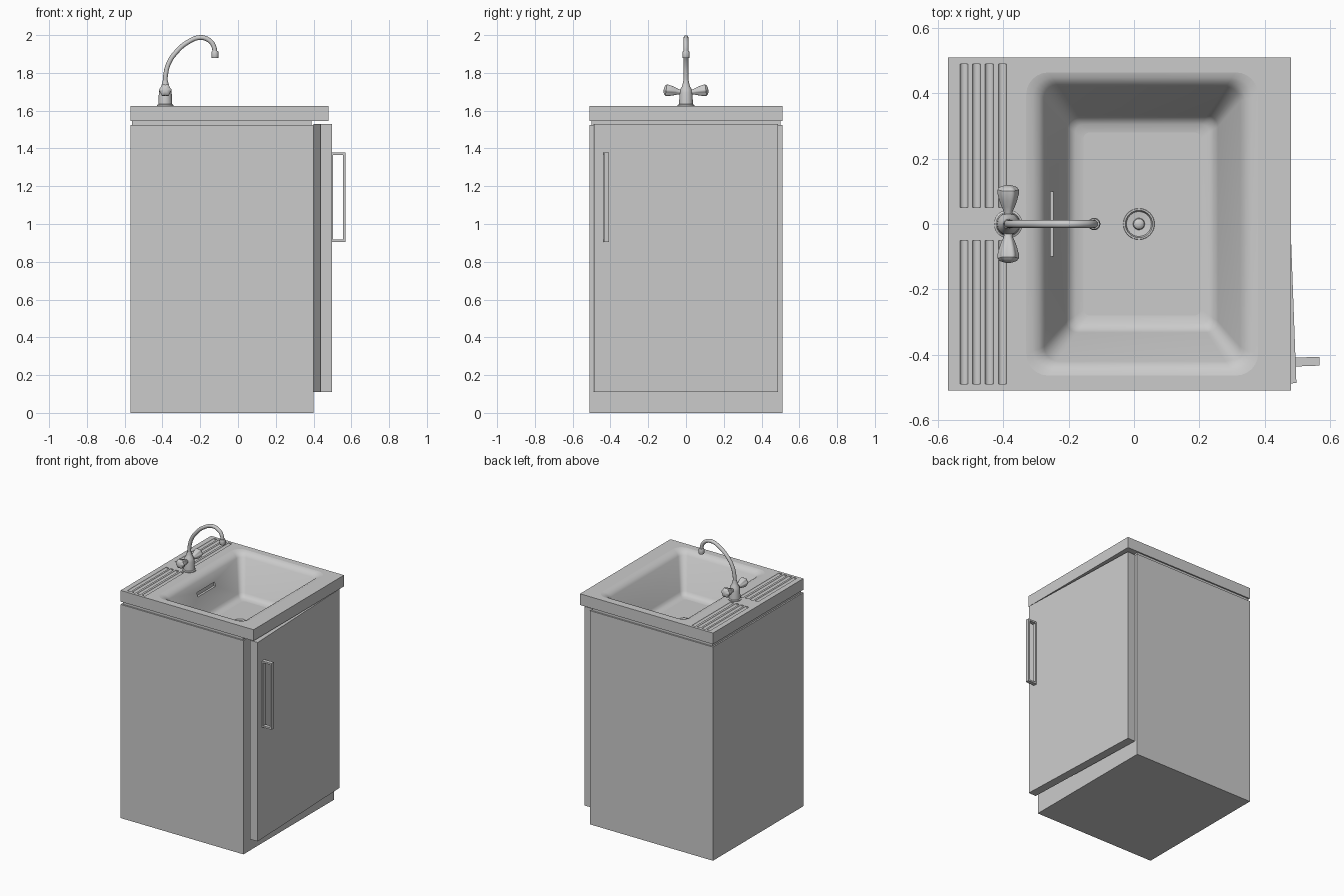
import bpy, bmesh
from math import pi, sin, cos
from mathutils import Matrix, Vector

cube = bpy.data.objects.get("Cube")
if cube:
    bpy.data.objects.remove(cube, do_unlink=True)

grey = bpy.data.materials.new("plain_grey")
grey.use_nodes = True
COLOR = (0.6, 0.6, 0.6, 1)
grey.diffuse_color = COLOR
grey.node_tree.nodes["Principled BSDF"].inputs["Base Color"].default_value = COLOR


def finish(name, bm, smooth=False):
    """Turn a bmesh into a named object with the grey material."""
    bmesh.ops.recalc_face_normals(bm, faces=bm.faces)
    mesh = bpy.data.meshes.new(name)
    bm.to_mesh(mesh)
    bm.free()
    ob = bpy.data.objects.new(name, mesh)
    bpy.context.collection.objects.link(ob)
    mesh.materials.append(grey)
    if smooth:
        smooth_object(ob)
    return ob


def activate(ob):
    bpy.ops.object.select_all(action='DESELECT')
    ob.select_set(True)
    bpy.context.view_layer.objects.active = ob


def smooth_object(ob, angle=0.6):
    activate(ob)
    bpy.ops.object.shade_smooth_by_angle(angle=angle)


def add_box(bm, lo, hi):
    lo, hi = Vector(lo), Vector(hi)
    size = Matrix.Diagonal((*(hi - lo), 1))
    return bmesh.ops.create_cube(bm, size=1, matrix=Matrix.Translation((lo + hi) / 2) @ size)


def box(name, lo, hi):
    bm = bmesh.new()
    add_box(bm, lo, hi)
    return finish(name, bm)


def loft(bm, loops):
    """Skin a stack of closed loops and cap both ends."""
    rings = [[bm.verts.new(p) for p in loop] for loop in loops]
    n = len(rings[0])
    for a, b in zip(rings, rings[1:]):
        for i in range(n):
            j = (i + 1) % n
            bm.faces.new((a[i], a[j], b[j], b[i]))
    bm.faces.new(rings[0])
    bm.faces.new(rings[-1])


def lathe(name, profile, matrix, sides=24, smooth=True):
    """Spin (radius, height) pairs around the local z axis."""
    bm = bmesh.new()
    loft(bm, [[matrix @ Vector((r * cos(2 * pi * i / sides), r * sin(2 * pi * i / sides), h))
               for i in range(sides)] for r, h in profile])
    return finish(name, bm, smooth)


def rounded_rect(cx, hx, hy, r, z, steps=6):
    pts = []
    for k, (sx, sy) in enumerate(((1, 1), (-1, 1), (-1, -1), (1, -1))):
        for i in range(steps + 1):
            a = (k + i / steps) * pi / 2
            pts.append((cx + sx * (hx - r) + r * cos(a), sy * (hy - r) + r * sin(a), z))
    return pts


def boolean(ob, tool, operation):
    mod = ob.modifiers.new("cut", 'BOOLEAN')
    mod.object, mod.operation, mod.solver = tool, operation, 'EXACT'
    activate(ob)
    bpy.ops.object.modifier_apply(modifier=mod.name)
    bpy.data.objects.remove(tool, do_unlink=True)


def shell(name, lo, hi, thickness, open_bottom=False):
    """Thin-walled box, open at the top."""
    bm = bmesh.new()
    add_box(bm, lo, hi)
    bm.normal_update()
    gone = [f for f in bm.faces if f.normal.z > 0.9 or (open_bottom and f.normal.z < -0.9)]
    bmesh.ops.delete(bm, geom=gone, context='FACES_ONLY')
    ob = finish(name, bm)
    mod = ob.modifiers.new("walls", 'SOLIDIFY')
    mod.thickness, mod.offset = thickness, -1
    activate(ob)
    bpy.ops.object.modifier_apply(modifier=mod.name)
    return ob


# Cabinet body and the recessed strip below the worktop
shell("cabinet_body", (-0.57, -0.51, 0), (0.4, 0.51, 1.525), 0.03)
shell("recessed_strip", (-0.56, -0.5, 1.52), (0.39, 0.5, 1.55), 0.015, True)

# Worktop with sunken basin
worktop = box("worktop", (-0.57, -0.51, 1.545), (0.48, 0.51, 1.625))
BASIN_X = 0.025
basin = [  # half width, half depth, corner radius, height
    (0.362, 0.47, 0.07, 1.66), (0.36, 0.468, 0.07, 1.626), (0.335, 0.448, 0.06, 1.621),
    (0.315, 0.433, 0.05, 1.611), (0.3, 0.42, 0.045, 1.594), (0.232, 0.332, 0.035, 1.39),
    (0.222, 0.322, 0.03, 1.373), (0.205, 0.305, 0.025, 1.363), (0.18, 0.28, 0.02, 1.36)]
bm = bmesh.new()
loft(bm, [rounded_rect(BASIN_X, hx + 0.03, hy + 0.03, r + 0.02, z)
          for hx, hy, r, z in ((0.305, 0.425, 0.04, 1.58), (0.225, 0.325, 0.03, 1.335))])
boolean(worktop, finish("basin_outside", bm), 'UNION')
bm = bmesh.new()
loft(bm, [rounded_rect(BASIN_X, *level) for level in basin])
boolean(worktop, finish("basin_inside", bm), 'DIFFERENCE')

# Draining grooves either side of the tap
for x in (-0.52, -0.482, -0.443, -0.403):
    for side in (-1, 1):
        place = (Matrix.Translation((x, side * 0.27, 1.627))
                 @ Matrix.Diagonal((1, 1, 0.8, 1)) @ Matrix.Rotation(pi / 2, 4, 'X'))
        boolean(worktop, lathe("groove", [(0.013, -0.22), (0.013, 0.22)], place, 12, False),
                'DIFFERENCE')

# Overflow slot and drain hole
boolean(worktop, box("slot", (-0.262, -0.1, 1.508), (-0.225, 0.1, 1.536)), 'DIFFERENCE')
DRAIN = Matrix.Translation((0.015, 0, 1.36))
boolean(worktop, lathe("hole", [(0.042, -0.012), (0.042, 0.02)], DRAIN, 32, False), 'DIFFERENCE')
smooth_object(worktop)
for face in worktop.data.polygons:
    if max(abs(c) for c in face.normal) > 0.999:
        face.use_smooth = False

lathe("drain_ring", [(0.04, -0.01), (0.048, 0.001), (0.047, 0.004), (0.042, 0.004), (0.038, -0.006),
                     (0.018, -0.008), (0.016, 0), (0.01, 0.005), (0.003, 0.006)], DRAIN, 32)

# Door, slightly ajar on its back edge, with a framed handle
hinge = Matrix.Translation((0.4, 0.485, 0)) @ Matrix.Rotation(0.037, 4, 'Z')
door = box("door", (0, -0.975, 0.11), (0.061, 0, 1.53))
bm = bmesh.new()
Y0, Y1, Z0, Z1 = -0.924, -0.897, 0.905, 1.378
outer = [(0.06, Z0), (0.134, Z0), (0.134, Z1), (0.06, Z1)]
inner = [(0.07, Z0 + 0.012), (0.122, Z0 + 0.012), (0.122, Z1 - 0.012), (0.07, Z1 - 0.012)]
grid = [[[bm.verts.new((x, y, z)) for x, z in loop] for loop in (outer, inner)] for y in (Y0, Y1)]
for i in range(4):
    j = (i + 1) % 4
    for a, b in ((grid[0][0], grid[0][1]), (grid[0][1], grid[1][1]),
                 (grid[1][1], grid[1][0]), (grid[1][0], grid[0][0])):
        bm.faces.new((a[i], a[j], b[j], b[i]))
handle = finish("door_handle", bm)
for ob in (door, handle):
    ob.data.transform(hinge)

# Tap body
TAP_X = -0.385
lathe("tap_body", [(0.044, 0), (0.044, 0.006), (0.037, 0.01), (0.034, 0.07), (0.03, 0.09),
                   (0.021, 0.105), (0.017, 0.12), (0.014, 0.135)],
      Matrix.Translation((TAP_X, 0, 1.624)))

# Pair of fluted tap knobs, tilted up a little
for side, name in ((-1, "tap_knob_front"), (1, "tap_knob_back")):
    aim = (Matrix.Translation((TAP_X, 0, 1.694))
           @ Matrix.Rotation(-side * (pi / 2 - 0.14), 4, 'X'))
    bm = bmesh.new()
    loops = []
    for r, h in ((0.012, 0.02), (0.014, 0.04), (0.021, 0.055), (0.028, 0.075), (0.033, 0.095),
                 (0.033, 0.106), (0.026, 0.114), (0.012, 0.119)):
        flute = 0.07 if h > 0.045 else 0
        loops.append([aim @ Vector((r * (1 - flute + flute * cos(6 * a)) * cos(a),
                                    r * (1 - flute + flute * cos(6 * a)) * sin(a), h))
                      for a in (2 * pi * i / 36 for i in range(36))])
    loft(bm, loops)
    finish(name, bm, True)

# Swan-neck spout
curve = bpy.data.curves.new("tap_spout", 'CURVE')
curve.dimensions = '3D'
curve.bevel_depth, curve.bevel_resolution, curve.resolution_u = 0.0125, 4, 6
curve.use_fill_caps = True
path = [(-0.385, 1.73), (-0.383, 1.79), (-0.365, 1.855), (-0.327, 1.91), (-0.27, 1.96),
        (-0.2, 1.987), (-0.152, 1.972), (-0.128, 1.94), (-0.122, 1.9)]
spline = curve.splines.new('BEZIER')
spline.bezier_points.add(len(path) - 1)
for point, (x, z) in zip(spline.bezier_points, path):
    point.co = (x, 0, z)
    point.handle_left_type = point.handle_right_type = 'AUTO'
spout = bpy.data.objects.new("tap_spout", curve)
bpy.context.collection.objects.link(spout)
activate(spout)
bpy.ops.object.convert(target='MESH')
spout = bpy.context.view_layer.objects.active
spout.data.materials.clear()
spout.data.materials.append(grey)
smooth_object(spout)
lathe("spout_nozzle", [(0.012, 0.004), (0.017, 0), (0.019, 0.004), (0.019, 0.03), (0.016, 0.037),
                       (0.012, 0.038)], Matrix.Translation((-0.122, 0, 1.879)))
